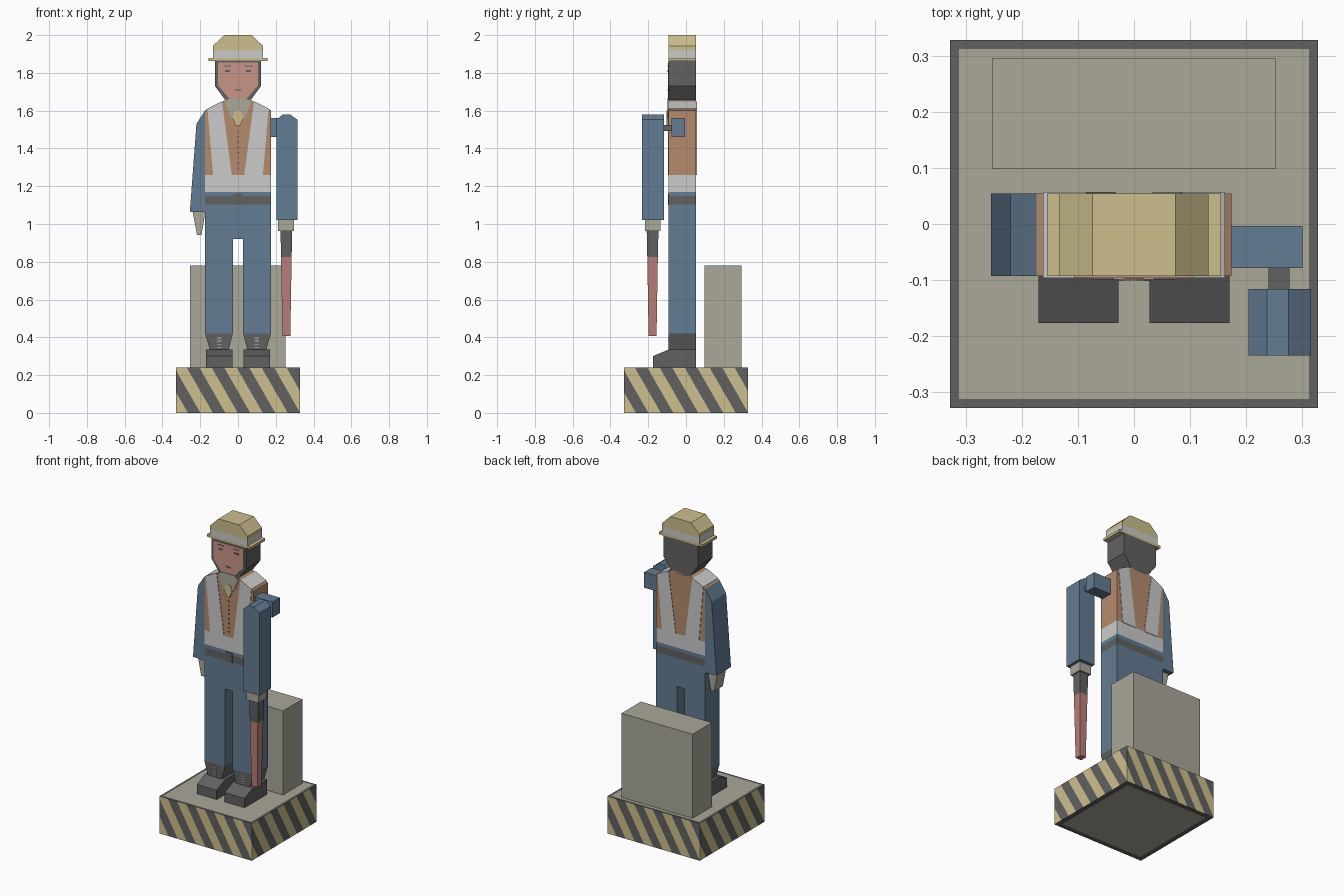
import bpy, bmesh
from mathutils import Vector

if "Cube" in bpy.data.objects:
    bpy.data.objects.remove(bpy.data.objects["Cube"])


def srgb(r, g, b):
    lin = lambda c: ((c / 255 + 0.055) / 1.055) ** 2.4
    return (lin(r), lin(g), lin(b), 1)


COLORS = {
    "yellow": (205, 191, 141), "dark_grey": (97, 97, 97), "beige": (170, 168, 153),
    "blue": (99, 124, 147), "orange": (181, 139, 109), "white": (203, 203, 204),
    "skin": (201, 149, 135), "red": (185, 126, 120),
}
MATS = {}
for name, rgb in COLORS.items():
    MATS[name] = bpy.data.materials.new(name)
    MATS[name].diffuse_color = srgb(*rgb)


def finish(name, bm, *mats):
    me = bpy.data.meshes.new(name)
    bm.to_mesh(me)
    bm.free()
    for m in mats:
        me.materials.append(MATS[m])
    ob = bpy.data.objects.new(name, me)
    bpy.context.collection.objects.link(ob)
    return ob


def prism(name, pts, lo, hi, mat, axis="y"):
    """Extrude an outline: (x, z) points along y, or (y, z) points along x."""
    bm = bmesh.new()
    put = (lambda p, d: (p[0], d, p[1])) if axis == "y" else (lambda p, d: (d, p[0], p[1]))
    a = [bm.verts.new(put(p, lo)) for p in pts]
    b = [bm.verts.new(put(p, hi)) for p in pts]
    bm.faces.new(a)
    bm.faces.new(b)
    for i in range(len(pts)):
        j = (i + 1) % len(pts)
        bm.faces.new((a[i], a[j], b[j], b[i]))
    bmesh.ops.recalc_face_normals(bm, faces=bm.faces)
    return finish(name, bm, mat)


def box(name, x0, x1, y0, y1, z0, z1, mat):
    return prism(name, [(x0, z0), (x1, z0), (x1, z1), (x0, z1)], y0, y1, mat)


def mirrored(half):
    """Close a right-hand outline by mirroring it in x."""
    return half + [(-x, z) for x, z in reversed(half)]


def taper(name, x, y, z0, z1, r0, r1, mat):
    """Square tapered bar around a vertical axis."""
    bm = bmesh.new()
    bmesh.ops.create_cube(bm, size=2)
    for v in bm.verts:
        r = r1 if v.co.z > 0 else r0
        v.co = (x + v.co.x * r, y + v.co.y * r, z1 if v.co.z > 0 else z0)
    return finish(name, bm, mat)


F, B = -0.093, 0.054      # front and back of the flat figure
E = 0.003                 # plate thickness

# Base with hazard stripes cut into its four sides
H, W, PERIOD, SLOPE = 0.24, 0.328, 0.132, 0.575
bm = bmesh.new()
bmesh.ops.create_cube(bm, size=1)
for v in bm.verts:
    v.co = (v.co.x * 2 * W, v.co.y * 2 * W, (v.co.z + 0.5) * H)
bm.normal_update()
for up, rim in ((1, 0.023), (-1, 0.045)):
    face = [f for f in bm.faces if f.normal.z * up > 0.9]
    bmesh.ops.inset_individual(bm, faces=face, thickness=rim)
    face[0].material_index = 2
    for f in bm.faces:
        if abs(f.normal.z) > 0.9 and f is not face[0] and f.material_index != 2:
            f.material_index = 1
    bm.normal_update()
Z = Vector((0, 0, 1))
for n in (Vector((0, -1, 0)), Vector((1, 0, 0)), Vector((0, 1, 0)), Vector((-1, 0, 0))):
    along = Z.cross(n)

    def phase(p):
        return p.dot(along) + W - SLOPE * (H - p.z) + 0.075
    for k in range(-2, 8):
        for edge in (0, PERIOD / 2):
            t = k * PERIOD + edge
            co = along * (t - 0.075 - W) + Z * H
            faces = [f for f in bm.faces if f.normal.dot(n) > 0.9]
            geom = faces + list({e for f in faces for e in f.edges}) + list({v for f in faces for v in f.verts})
            bmesh.ops.bisect_plane(bm, geom=geom, dist=1e-5, plane_co=co, plane_no=along + Z * SLOPE)
            bm.normal_update()
    for f in bm.faces:
        if f.normal.dot(n) > 0.9:
            f.material_index = 1 if phase(f.calc_center_median()) % PERIOD < PERIOD / 2 else 0
finish("striped_base", bm, "yellow", "dark_grey", "beige")

# Block behind the figure
box("back_block", -0.253, 0.252, 0.098, 0.295, H, 0.78, "beige")

# Boots with laces
for s, side in ((-1, "left"), (1, "right")):
    foot = prism(side + "_boot_foot",
                 [(-0.176, H), (B, H), (B, 0.335), (F, 0.335), (-0.176, 0.30)],
                 min(s * 0.028, s * 0.17), max(s * 0.028, s * 0.17), "dark_grey", "x")
    prism(side + "_boot_shaft",
          [(s * x, z) for x, z in ((0.05, 0.33), (0.148, 0.33), (0.174, 0.42), (0.028, 0.42))],
          F, B, "dark_grey")
    for i in range(4):
        z = 0.345 + i * 0.016
        box(f"{side}_lace_{i}", s * 0.1 - 0.012, s * 0.1 + 0.012, F - E, F, z, z + 0.005, "white")

# Trousers, belt, waist
prism("trousers", mirrored([(0.027, 0.92), (0.027, 0.42), (0.174, 0.42), (0.174, 1.102)]), F, B, "blue")
box("belt", -0.174, 0.174, F, B, 1.102, 1.147, "dark_grey")
box("waist", -0.174, 0.174, F, B, 1.147, 1.17, "blue")
box("buckle", -0.025, 0.025, F - E, F, 1.10, 1.162, "dark_grey")

# Safety vest with wrapped reflective band and straps
box("vest_band", -0.174, 0.174, F, B, 1.17, 1.26, "white")
prism("vest", mirrored([(0.174, 1.26), (0.174, 1.602), (0.058, 1.66)]), F, B, "orange")
for s, side in ((-1, "left"), (1, "right")):
    prism(side + "_vest_strap",
          [(s * x, z) for x, z in ((0.132, 1.26), (0.033, 1.26), (0.085, 1.649), (0.162, 1.611))],
          F - E, B + E, "white")
prism("collar", mirrored([(0.012, 1.535), (0.045, 1.58), (0.07, 1.645), (0.04, 1.668)]),
      F - 2 * E, F, "beige")
prism("tie", mirrored([(0.01, 1.52), (0.028, 1.56), (0.02, 1.59), (0.006, 1.60)]),
      F - 3 * E, F, "yellow")
for i in range(8):
    z = 1.29 + i * 0.028
    box(f"vest_button_{i}", -0.004, 0.004, F - E, F, z, z + 0.007, "dark_grey")

# Head and face
prism("head", mirrored([(0.04, 1.645), (0.07, 1.66), (0.122, 1.73), (0.122, 1.866)]), F, B, "dark_grey")
prism("face", mirrored([(0.05, 1.668), (0.107, 1.735), (0.107, 1.855)]), F - E, F, "skin")
for s, side in ((-1, "left"), (1, "right")):
    x = s * 0.056
    box(side + "_eye", x - 0.014, x + 0.014, F - 2 * E, F, 1.806, 1.815, "dark_grey")
    box(side + "_brow", x - 0.02, x + 0.02, F - 2 * E, F, 1.835, 1.839, "dark_grey")
box("mouth", -0.018, 0.018, F - 2 * E, F, 1.707, 1.713, "dark_grey")

# Hard hat
box("hat_brim", -0.155, 0.155, F, B, 1.864, 1.88, "yellow")
box("hat_band", -0.133, 0.133, F, B, 1.88, 1.918, "white")
prism("hat_crown", mirrored([(0.133, 1.918), (0.133, 1.942), (0.074, 2.0)]), F, B, "yellow")

# Hanging arm with glove
prism("hanging_arm", [(-0.174, 1.602), (-0.22, 1.53), (-0.255, 1.065), (-0.174, 1.062)], F, B, "blue")
prism("hanging_glove", [(-0.24, 1.065), (-0.176, 1.065), (-0.178, 1.03), (-0.193, 0.943), (-0.217, 0.943)],
      -0.065, 0.025, "beige")

# Jointed arm: shoulder block, pivot, forearm, glove
box("shoulder_block", 0.172, 0.30, -0.078, -0.004, 1.46, 1.56, "blue")
box("arm_pivot", 0.24, 0.277, -0.118, -0.076, 1.492, 1.525, "dark_grey")
prism("forearm", [(0.204, 1.022), (0.315, 1.022), (0.315, 1.552), (0.275, 1.58), (0.237, 1.58), (0.204, 1.552)],
      -0.234, -0.116, "blue")
box("arm_glove", 0.212, 0.297, -0.218, -0.136, 0.963, 1.022, "beige")

# Signal baton
taper("baton_handle", 0.256, -0.177, 0.825, 0.963, 0.028, 0.031, "dark_grey")
taper("baton_light", 0.256, -0.177, 0.408, 0.825, 0.021, 0.028, "red")

for m in bpy.data.materials:
    if m.users and not m.is_grease_pencil:
        m.use_nodes = True
        m.node_tree.nodes["Principled BSDF"].inputs["Base Color"].default_value = m.diffuse_color
